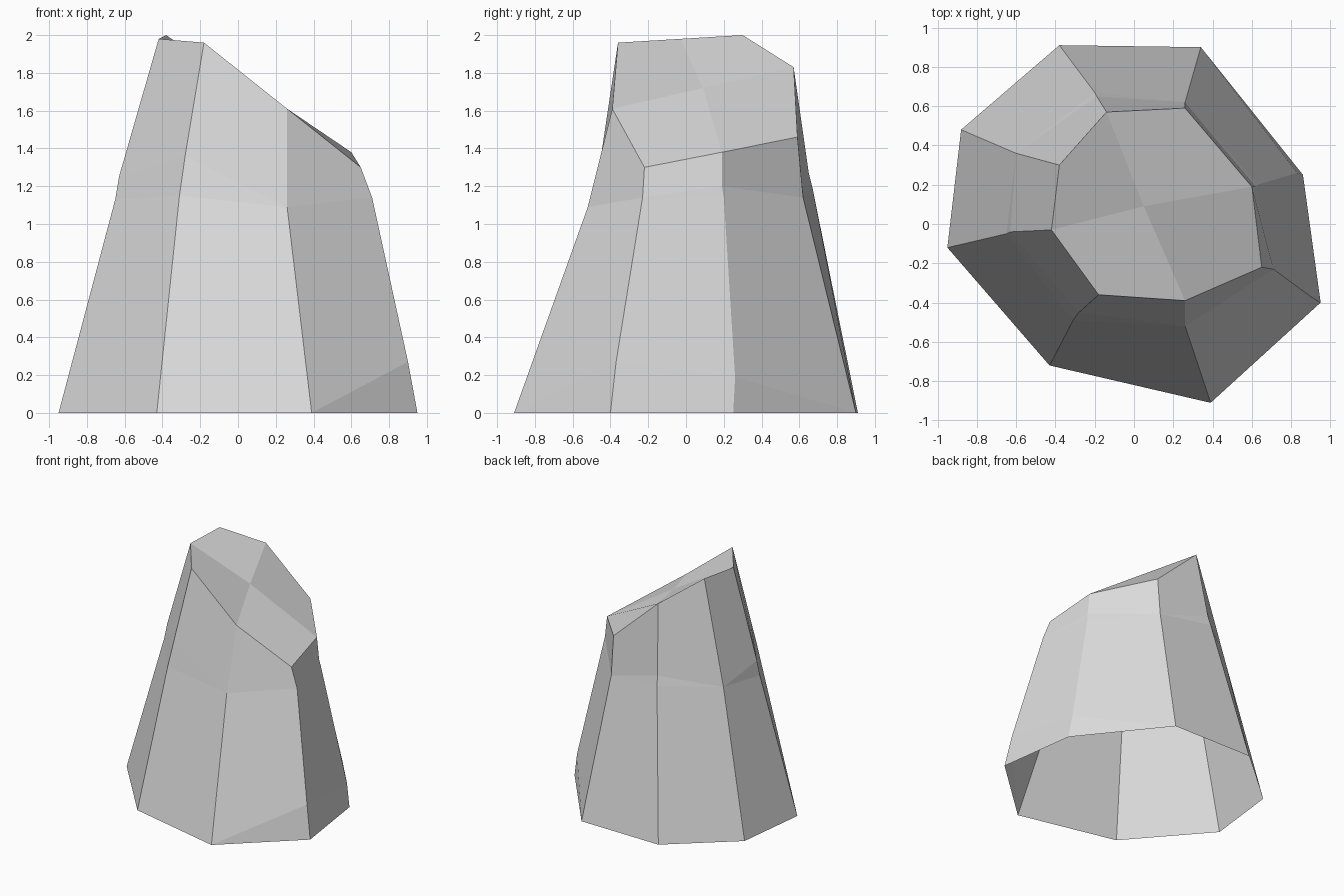
import bpy
import bmesh

# Remove the default cube only
default_cube = bpy.data.objects.get("Cube")
if default_cube:
    bpy.data.objects.remove(default_cube, do_unlink=True)


def make_material(name, colour):
    material = bpy.data.materials.new(name)
    material.use_nodes = True
    material.diffuse_color = colour
    shader = next(n for n in material.node_tree.nodes if n.type == "BSDF_PRINCIPLED")
    shader.inputs["Base Color"].default_value = colour
    return material


def corner(base, mid, top, low=None, upper=None):
    """One corner ridge from ground to rim; missing kinks collapse onto a neighbour."""
    return [base, low or base, mid, upper or mid, top]


# Corner ridges of the rock, anticlockwise from the right-hand side
ridges = [
    corner((-.95, -.12, 0), (-.65, -.05, 1.13), (-.42, -.03, 1.98), upper=(-.63, -.04, 1.25)),
    corner((-.43, -.72, 0), (-.31, -.49, 1.15), (-.18, -.36, 1.96), upper=(-.28, -.45, 1.36)),
    corner((.39, -.91, 0), (.26, -.52, 1.09), (.26, -.39, 1.61)),
    corner((.95, -.4, 0), (.71, -.23, 1.14), (.65, -.22, 1.3), low=(.9, -.37, .27)),
    corner((.86, .25, 0), (.63, .2, 1.14), (.6, .19, 1.38), low=(.83, .26, .19), upper=(.62, .19, 1.2)),
    corner((.34, .9, 0), (.26, .62, 1.14), (.26, .59, 1.46)),
    corner((-.38, .91, 0), (-.2, .67, 1.19), (-.14, .57, 1.83), upper=(-.19, .65, 1.27)),
    corner((-.88, .48, 0), (-.6, .36, 1.17), (-.38, .3, 2)),
]
summit = (.05, .09, 1.72)

bm = bmesh.new()
shared = {}


def vertex(point):
    if point not in shared:
        shared[point] = bm.verts.new(point)
    return shared[point]


def add_face(points):
    unique = list(dict.fromkeys(points))
    if len(unique) > 2:
        bm.faces.new([vertex(p) for p in unique])


# Rock sides: facets between neighbouring ridges, open underneath
count = len(ridges)
for i, here in enumerate(ridges):
    there = ridges[(i + 1) % count]
    for level in range(len(here) - 1):
        add_face([here[level], there[level], there[level + 1], here[level + 1]])

# Slanted rock top: four facets meeting at the summit point
rim = [ridge[-1] for ridge in ridges]
for i in range(0, count, 2):
    add_face([rim[i], rim[i + 1], rim[(i + 2) % count], summit])

mesh = bpy.data.meshes.new("rock")
bm.to_mesh(mesh)
bm.free()
mesh.materials.append(make_material("stone grey", (.7, .7, .7, 1)))
rock = bpy.data.objects.new("rock", mesh)
bpy.context.collection.objects.link(rock)
